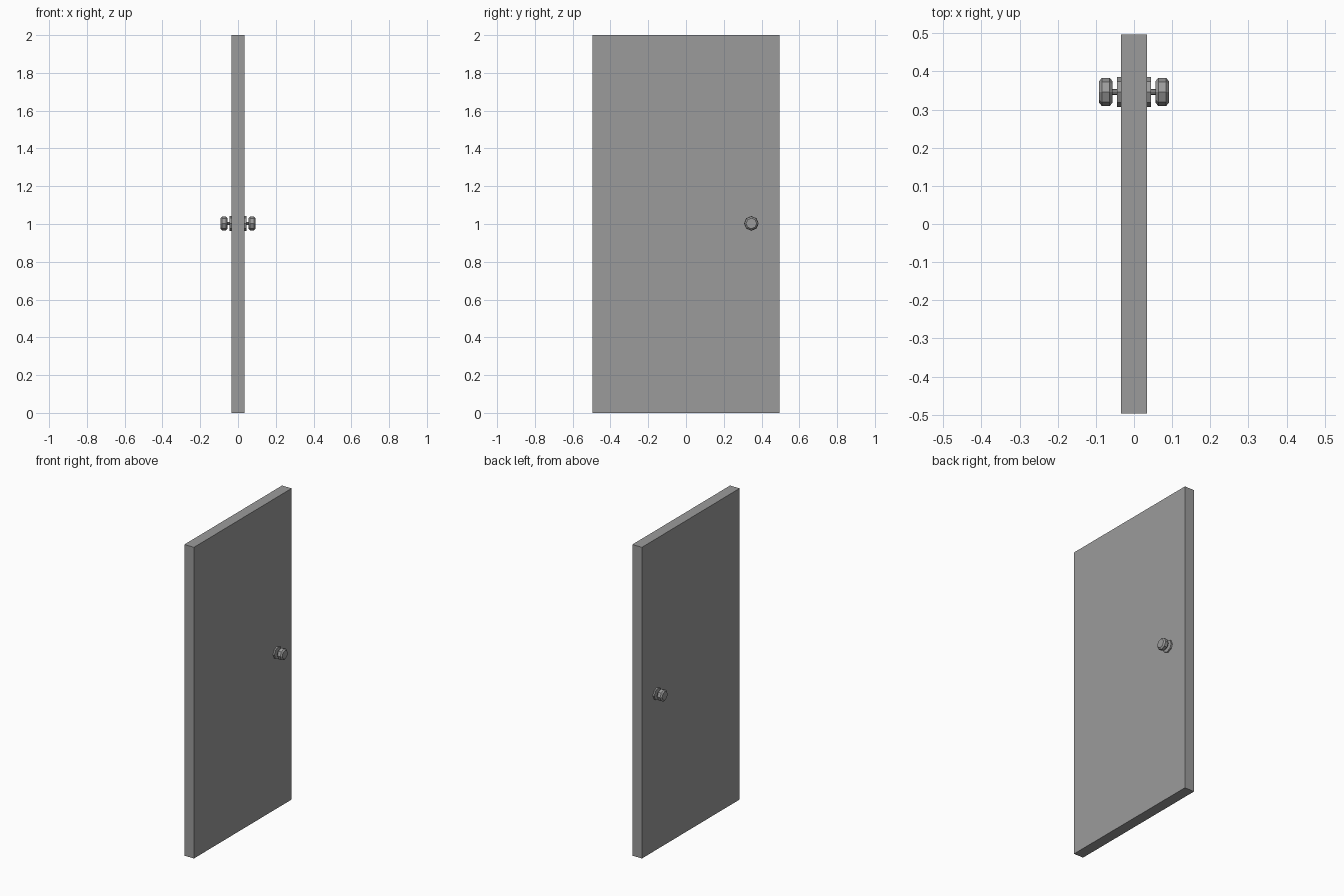
import bpy, bmesh, math

if "Cube" in bpy.data.objects:
    bpy.data.objects.remove(bpy.data.objects["Cube"])

def material(name, rgb):
    m = bpy.data.materials.new(name)
    m.diffuse_color = (*rgb, 1)
    m.use_nodes = True
    m.node_tree.nodes["Principled BSDF"].inputs["Base Color"].default_value = m.diffuse_color
    return m

grey = material("plain grey", (0.33, 0.33, 0.33))
KNOB_Y, KNOB_Z, SIDES = 0.346, 1.003, 8

# door slab
bpy.ops.mesh.primitive_cube_add(size=1, location=(0, 0, 1))
slab = bpy.context.object
slab.name = "door_panel"
slab.scale = (0.068, 0.992, 2)
slab.data.materials.append(grey)

def turned(name, profile, side):
    """Faceted solid turned about the x axis from (x, radius) points."""
    bm = bmesh.new()
    rings = []
    for x, r in profile:
        rings.append([bm.verts.new((side * x,
                                    KNOB_Y + r * math.cos(2 * math.pi * i / SIDES),
                                    KNOB_Z + r * math.sin(2 * math.pi * i / SIDES)))
                      for i in range(SIDES)])
    for a, b in zip(rings, rings[1:]):
        for i in range(SIDES):
            j = (i + 1) % SIDES
            bm.faces.new((a[i], a[j], b[j], b[i]))
    bm.faces.new(rings[0])
    bm.faces.new(rings[-1])
    bmesh.ops.recalc_face_normals(bm, faces=bm.faces)
    mesh = bpy.data.meshes.new(name)
    bm.to_mesh(mesh)
    bm.free()
    mesh.materials.append(grey)
    bpy.context.collection.objects.link(bpy.data.objects.new(name, mesh))

# knob, stem and backing plate on both faces
for label, s in (("right", 1), ("left", -1)):
    turned(label + "_backplate", [(0.03, 0.039), (0.044, 0.039)], s)
    turned(label + "_stem", [(0.04, 0.008), (0.06, 0.008)], s)
    turned(label + "_knob", [(0.056, 0.028), (0.064, 0.037),
                             (0.084, 0.037), (0.092, 0.028)], s)
